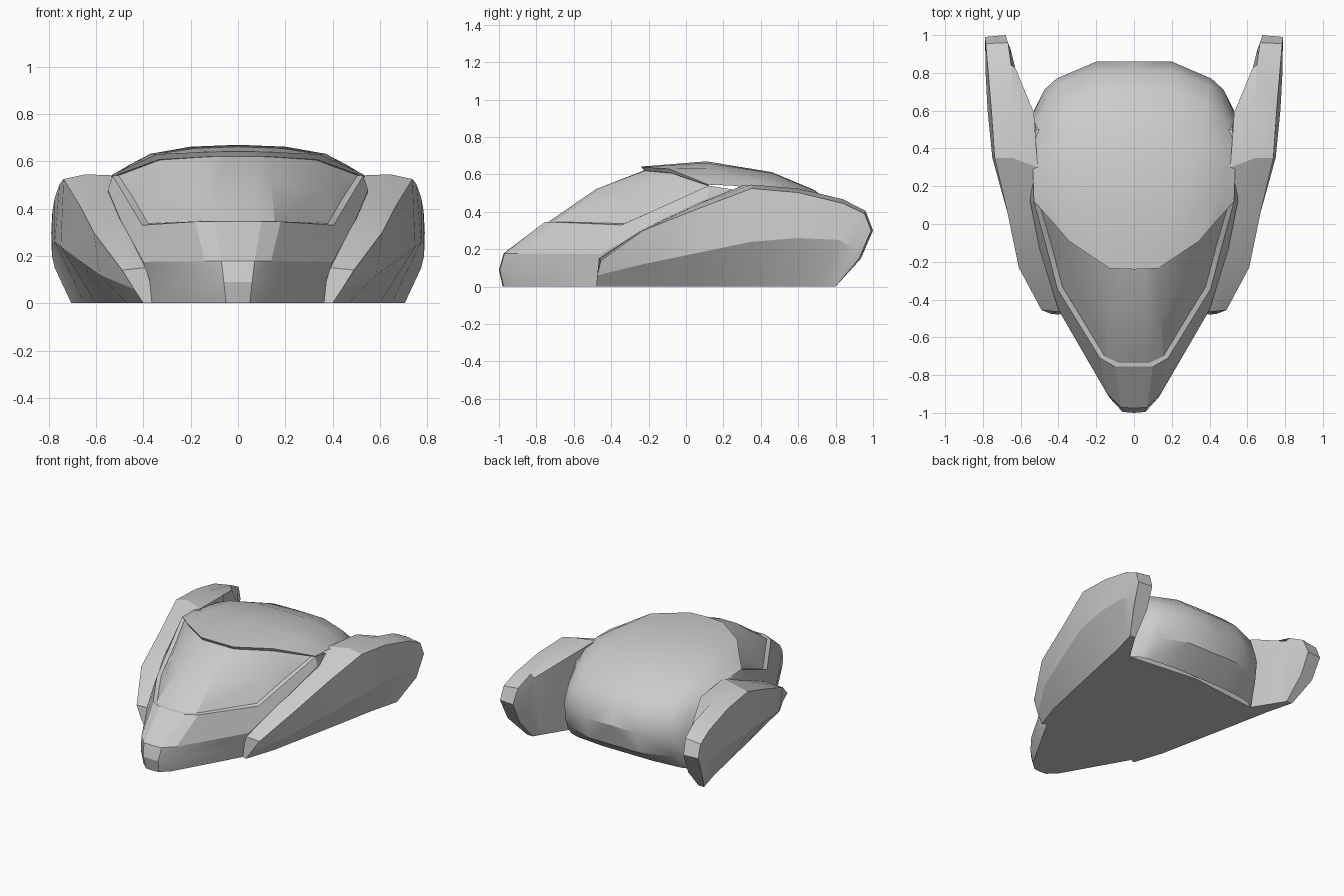
import bpy, bmesh, math


def loft(name, rows, ring=False, cap_start=False, cap_end=False, angle=24):
    """Skin rows of points for the +x half, then mirror it across x."""
    bm = bmesh.new()
    vs = [[bm.verts.new(p) for p in r] for r in rows]
    n = len(rows[0])
    for a, b in zip(vs, vs[1:]):
        for i in range(n if ring else n - 1):
            j = (i + 1) % n
            bm.faces.new((a[i], a[j], b[j], b[i]))
    if cap_start:
        bm.faces.new(vs[0][::-1])
    if cap_end:
        bm.faces.new(vs[-1])
    bmesh.ops.recalc_face_normals(bm, faces=bm.faces)
    me = bpy.data.meshes.new(name)
    bm.to_mesh(me)
    bm.free()
    ob = bpy.data.objects.new(name, me)
    bpy.context.collection.objects.link(ob)
    m = ob.modifiers.new("mirror", 'MIRROR')
    m.use_clip = True
    bpy.ops.object.select_all(action='DESELECT')
    ob.select_set(True)
    bpy.context.view_layer.objects.active = ob
    bpy.ops.object.shade_smooth_by_angle(angle=math.radians(angle))
    return ob


# lower hull: nose, flanks and the narrow ledge around the windshield
glass_base = [(0, -.735, .347), (.08, -.735, .347), (.155, -.7, .347),
              (.38, -.33, .337), (.44, -.1, .44), (.505, .12, .54)]
loft("hull", [
    [(0, -.98, 0), (.05, -.975, 0), (.11, -.92, 0), (.36, -.48, 0),
     (.44, -.1, 0), (.5, .12, 0), (.53, .58, 0), (0, .64, 0)],
    [(0, -1, .09), (.06, -.995, .09), (.13, -.92, .09), (.37, -.475, .09),
     (.46, -.1, .15), (.52, .12, .2), (.52, .57, .2), (0, .6, .2)],
    [(0, -.975, .178), (.07, -.97, .178), (.14, -.9, .178), (.40, -.455, .175),
     (.50, -.13, .36), (.55, .12, .48), (.52, .55, .4), (0, .6, .4)],
    [(0, -.755, .345), (.1, -.755, .345), (.18, -.71, .345), (.405, -.345, .33),
     (.47, -.1, .44), (.53, .12, .54), (.52, .5, .48), (0, .5, .48)],
    glass_base + [(.5, .4, .48), (0, .4, .48)],
], cap_start=True)

# windshield
loft("windshield", [
    glass_base,
    [(0, -.48, .522), (.07, -.48, .522), (.14, -.46, .517),
     (.36, -.22, .47), (.43, -.04, .51), (.505, .12, .542)],
    [(0, -.215, .625), (.06, -.215, .625), (.125, -.21, .623),
     (.335, -.07, .605), (.42, .03, .575), (.505, .125, .543)],
])

# roof with a front lip, running down into the rounded tail
loft("roof_and_tail", [
    [(0, -.1, .6), (.12, -.1, .6), (.32, 0, .58), (.42, .1, .55), (.5, .16, .52)],
    [(0, -.225, .62), (.125, -.225, .62), (.335, -.08, .607), (.43, .02, .573), (.525, .125, .538)],
    [(0, -.24, .642), (.13, -.235, .64), (.345, -.09, .63), (.435, .015, .588), (.53, .12, .545)],
    [(0, .11, .67), (.2, .11, .662), (.37, .12, .632), (.46, .18, .585), (.535, .26, .54)],
    [(0, .46, .612), (.2, .46, .607), (.38, .44, .58), (.47, .42, .55), (.535, .4, .51)],
    [(0, .69, .515), (.2, .69, .512), (.38, .64, .495), (.47, .58, .475), (.53, .5, .45)],
    [(0, .81, .41), (.2, .81, .41), (.4, .735, .4), (.465, .67, .39), (.53, .56, .36)],
    [(0, .86, .28), (.2, .86, .28), (.41, .77, .28), (.475, .71, .27), (.53, .59, .25)],
    [(0, .82, .12), (.2, .82, .12), (.41, .745, .12), (.475, .69, .12), (.53, .6, .12)],
    [(0, .66, 0), (.2, .66, 0), (.41, .64, 0), (.475, .62, 0), (.53, .58, 0)],
], angle=35)

# side pods: inner bottom, outer bottom, bulge, outer top, inner top, root
front = [
    [(.35, -.46, 0), (.40, -.48, 0), (.44, -.475, .06), (.49, -.455, .14), (.40, -.465, .15), (.36, -.45, .14)],
    [(.4, -.23, 0), (.47, -.27, 0), (.585, -.23, .12), (.61, -.23, .30), (.48, -.23, .305), (.43, -.23, .3)],
    [(.45, .06, 0), (.54, .06, 0), (.67, .06, .18), (.67, .06, .415), (.575, .06, .44), (.5, .08, .45)],
    [(.48, .35, 0), (.6, .35, 0), (.75, .35, .24), (.738, .35, .525), (.645, .35, .545), (.51, .3, .54)],
]
rear = [
    [(.53, .59, 0), (.65, .6, 0), (.775, .6, .26), (.755, .6, .503), (.635, .6, .525), (.53, .59, .523)],
    [(.63, .75, 0), (.69, .75, 0), (.787, .82, .25), (.775, .84, .445), (.65, .84, .467), (.63, .83, .44)],
    [(.655, .79, 0), (.7, .79, 0), (.787, .9, .2), (.785, .955, .39), (.667, .96, .405), (.655, .93, .3)],
    [(.66, .8, 0), (.705, .8, 0), (.775, .925, .15), (.79, .99, .3), (.68, 1, .3), (.672, .935, .15)],
]
loft("side_pods", front + rear, ring=True, cap_start=True, cap_end=True, angle=22)
